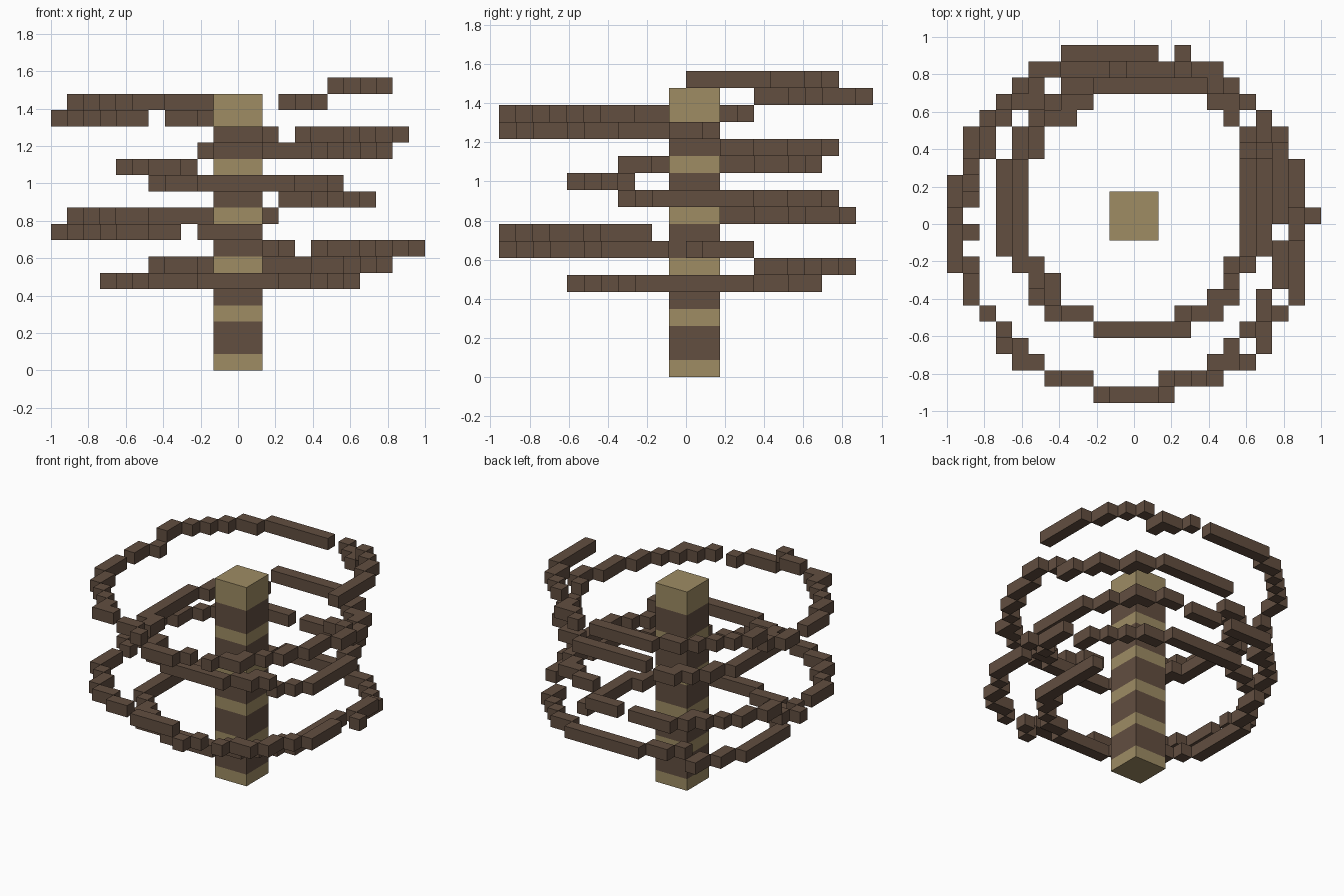
import bpy, bmesh, math
from mathutils import Vector

if "Cube" in bpy.data.objects:
    bpy.data.objects.remove(bpy.data.objects["Cube"])

U = 2 / 23                              # block size
ORIGIN = Vector((-1, -11 * U, 0))       # corner of block (0, 0, 0)
CENTRE = 11                             # block index of the column axis


def material(name, rgb):
    m = bpy.data.materials.new(name)
    m.diffuse_color = (*rgb, 1)
    m.use_nodes = True
    m.node_tree.nodes["Principled BSDF"].inputs["Base Color"].default_value = m.diffuse_color
    return m


bark = material("dark_brown", (0.122, 0.077, 0.051))
straw = material("pale_tan", (0.342, 0.262, 0.127))


def finish(name, bm, mats):
    bmesh.ops.recalc_face_normals(bm, faces=bm.faces)
    me = bpy.data.meshes.new(name)
    bm.to_mesh(me)
    bm.free()
    for m in mats:
        me.materials.append(m)
    ob = bpy.data.objects.new(name, me)
    bpy.context.collection.objects.link(ob)
    return ob


# Banded square column: rings at each band edge, joined by side faces
bm = bmesh.new()
levels = [0, 1, 3, 4, 6, 7, 9, 10, 12, 13, 15, 17]
rings = [[bm.verts.new(ORIGIN + U * Vector((x, y, z)))
          for x, y in ((10, 10), (13, 10), (13, 13), (10, 13))] for z in levels]
for k in range(len(levels) - 1):
    for s in range(4):
        t = (s + 1) % 4
        f = bm.faces.new((rings[k][s], rings[k][t], rings[k + 1][t], rings[k + 1][s]))
        f.material_index = k % 2        # bands alternate from the base
bm.faces.new(rings[0])
bm.faces.new(rings[-1])
finish("column", bm, [straw, bark])

# Spiral trail of blocks: radius swells and shrinks as it winds down
cells = set()
for n in range(233):
    r, a = 9 + 2 * math.sin(0.05 * n), 0.11 * n
    cells.add((CENTRE + round(r * math.cos(a)),
               CENTRE + round(r * math.sin(a)),
               max(5, round((850 - 3 * n) / 50))))

# Block faces, leaving out those shared by two neighbouring blocks
bm = bmesh.new()
for cell in sorted(cells):
    c = Vector(cell) + Vector((0.5, 0.5, 0.5))
    for axis in range(3):
        for sign in (-1, 1):
            d = Vector((0, 0, 0))
            d[axis] = sign
            if tuple(round(v) for v in Vector(cell) + d) in cells:
                continue
            p, q = Vector((0, 0, 0)), Vector((0, 0, 0))
            p[(axis + 1) % 3] = 0.5
            q[(axis + 2) % 3] = 0.5 * sign
            mid = c + d * 0.5
            bm.faces.new([bm.verts.new(ORIGIN + U * (mid + i * p + j * q))
                          for i, j in ((-1, -1), (1, -1), (1, 1), (-1, 1))])
# faces are already wound outward, so keep them as flat quads
me = bpy.data.meshes.new("spiral_trail")
bm.to_mesh(me)
bm.free()
me.materials.append(bark)
bpy.context.collection.objects.link(bpy.data.objects.new("spiral_trail", me))
